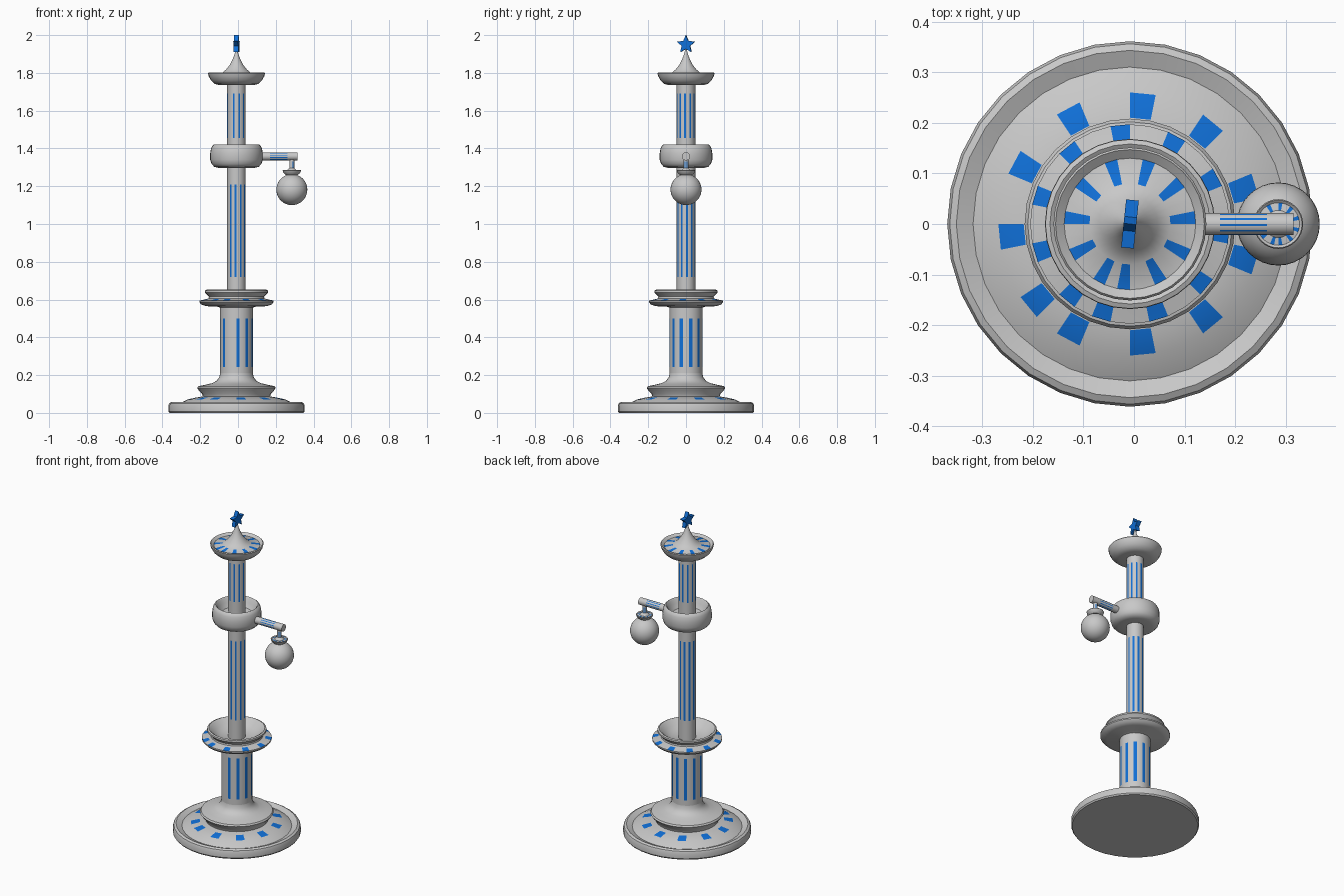
import bpy, bmesh, math
from mathutils import Matrix, Vector

if "Cube" in bpy.data.objects:
    bpy.data.objects.remove(bpy.data.objects["Cube"])

AX = -0.008   # column axis
SEG = 32


def material(name, rgb):
    m = bpy.data.materials.new(name)
    m.diffuse_color = (*rgb, 1)
    m.use_nodes = True
    m.node_tree.nodes["Principled BSDF"].inputs["Base Color"].default_value = m.diffuse_color
    return m


GREY = material("light_grey", (0.58, 0.58, 0.58))
BLUE = material("bright_blue", (0.005, 0.16, 0.68))


def finish(name, bm, mats, angle=35):
    bmesh.ops.remove_doubles(bm, verts=bm.verts, dist=1e-5)
    bmesh.ops.recalc_face_normals(bm, faces=bm.faces)
    me = bpy.data.meshes.new(name)
    bm.to_mesh(me)
    bm.free()
    for m in mats:
        me.materials.append(m)
    ob = bpy.data.objects.new(name, me)
    bpy.context.collection.objects.link(ob)
    bpy.ops.object.select_all(action='DESELECT')
    ob.select_set(True)
    bpy.context.view_layer.objects.active = ob
    bpy.ops.object.shade_smooth_by_angle(angle=math.radians(angle))
    return ob


def revolve(name, profile, bands=None, matrix=None):
    """Turn (r, z) profile; bands = {ring: (first column, count)} painted blue every third face."""
    bands = bands or {}
    bm = bmesh.new()
    rings = []
    for r, z in profile:
        rings.append([bm.verts.new((r * math.cos(2 * math.pi * i / SEG),
                                    r * math.sin(2 * math.pi * i / SEG), z))
                      for i in range(SEG)])
    for k in range(len(rings) - 1):
        blue = set()
        if k in bands:
            s, n = bands[k]
            blue = {(s + 3 * j) % SEG for j in range(n)}
        for i in range(SEG):
            j = (i + 1) % SEG
            a, b = rings[k], rings[k + 1]
            if profile[k][0] == 0:
                vs = (a[0], b[j], b[i])
            elif profile[k + 1][0] == 0:
                vs = (a[i], a[j], b[0])
            else:
                vs = (a[i], a[j], b[j], b[i])
            bm.faces.new(vs).material_index = 1 if i in blue else 0
    loose = [v for v in bm.verts if not v.link_faces]
    bmesh.ops.delete(bm, geom=loose, context='VERTS')
    bmesh.ops.transform(bm, matrix=matrix or Matrix.Translation((AX, 0, 0)), verts=bm.verts)
    return finish(name, bm, [GREY, BLUE])


# Round foot with raised lip and painted cone
revolve("base", [(0, 0), (.355, 0), (.361, .008), (.361, .038), (.356, .051), (.343, .058),
                 (.31, .044), (.26, .071), (.21, .082), (.178, .087), (.182, .1), (.2, .12),
                 (.208, .132), (.202, .141), (.165, .149), (.13, .157), (.105, .17),
                 (.091, .19), (.087, .21)], {7: (21, 11)})

# Thick lower column with stripes
revolve("lower_column", [(.087, .2), (.087, .244), (.087, .5), (.087, .575)], {1: (24, 10)})

# Painted disc and open bowl on top of it
revolve("bowl", [(.08, .555), (.1, .562), (.16, .565), (.185, .573), (.197, .586), (.197, .594),
                 (.163, .602), (.148, .606), (.146, .615), (.155, .625), (.168, .638),
                 (.167, .648), (.158, .652), (.148, .646), (.125, .622), (.09, .603), (.045, .598)],
        {5: (22, 11)})

# Slim shaft with two striped stretches
revolve("shaft", [(.049, .59), (.049, .72), (.049, 1.21), (.049, 1.455), (.049, 1.69), (.049, 1.75)],
        {1: (20, 10), 3: (22, 10)})

# Hollow rounded collar
revolve("collar", [(.045, 1.297), (.095, 1.297), (.118, 1.303), (.132, 1.318), (.139, 1.34),
                   (.139, 1.375), (.135, 1.4), (.128, 1.414), (.12, 1.42), (.112, 1.412),
                   (.105, 1.39), (.085, 1.365), (.045, 1.355)])

# Saucer cap with painted ring and spire
revolve("cap", [(0, 1.735), (.09, 1.735), (.115, 1.742), (.135, 1.76), (.147, 1.782), (.151, 1.798),
                (.147, 1.803), (.13, 1.79), (.08, 1.797), (.055, 1.818), (.036, 1.842),
                (.021, 1.87), (.01, 1.9), (.004, 1.925), (0, 1.928)], {7: (23, 11)})

# Horizontal arm, striped along its length
to_x = Matrix.Translation((0, 0, 1.358)) @ Matrix.Rotation(math.pi / 2, 4, 'Y')
revolve("arm", [(0, .11), (.0215, .11), (.0215, .17), (.0215, .263), (.0215, .315), (0, .315)],
        {2: (1, 11)}, to_x)

# Hanging rod, small painted shade and globe
LX = .285
lamp = Matrix.Translation((LX, 0, 0))
revolve("hanger", [(.013, 1.25), (.013, 1.295), (.013, 1.33), (.013, 1.35)], {1: (24, 10)}, lamp)
revolve("lamp_shade", [(0, 1.258), (.032, 1.26), (.044, 1.27), (.049, 1.282), (.047, 1.285),
                       (.042, 1.281), (.027, 1.283), (.013, 1.296), (0, 1.296)],
        {5: (24, 11)}, lamp)
bm = bmesh.new()
bmesh.ops.create_uvsphere(bm, u_segments=32, v_segments=20, radius=.082,
                          matrix=Matrix.Translation((LX, 0, 1.182)))
finish("globe", bm, [GREY])

# Five-pointed star on top
bm = bmesh.new()
vs = []
for i in range(10):
    r = .05 if i % 2 == 0 else .0235
    a = math.pi * i / 5
    vs.append(bm.verts.new((-.0125, r * math.sin(a), r * math.cos(a))))
f = bm.faces.new(vs)
ext = bmesh.ops.extrude_face_region(bm, geom=[f], use_keep_orig=True)
bmesh.ops.translate(bm, vec=Vector((.025, 0, 0)),
                    verts=[g for g in ext["geom"] if isinstance(g, bmesh.types.BMVert)])
bmesh.ops.transform(bm, verts=bm.verts, matrix=Matrix.Translation((AX + .005, 0, 1.95))
                    @ Matrix.Translation((-.005, 0, 0)) @ Matrix.Rotation(math.radians(-6), 4, 'Z'))
finish("star", bm, [BLUE], 20)
